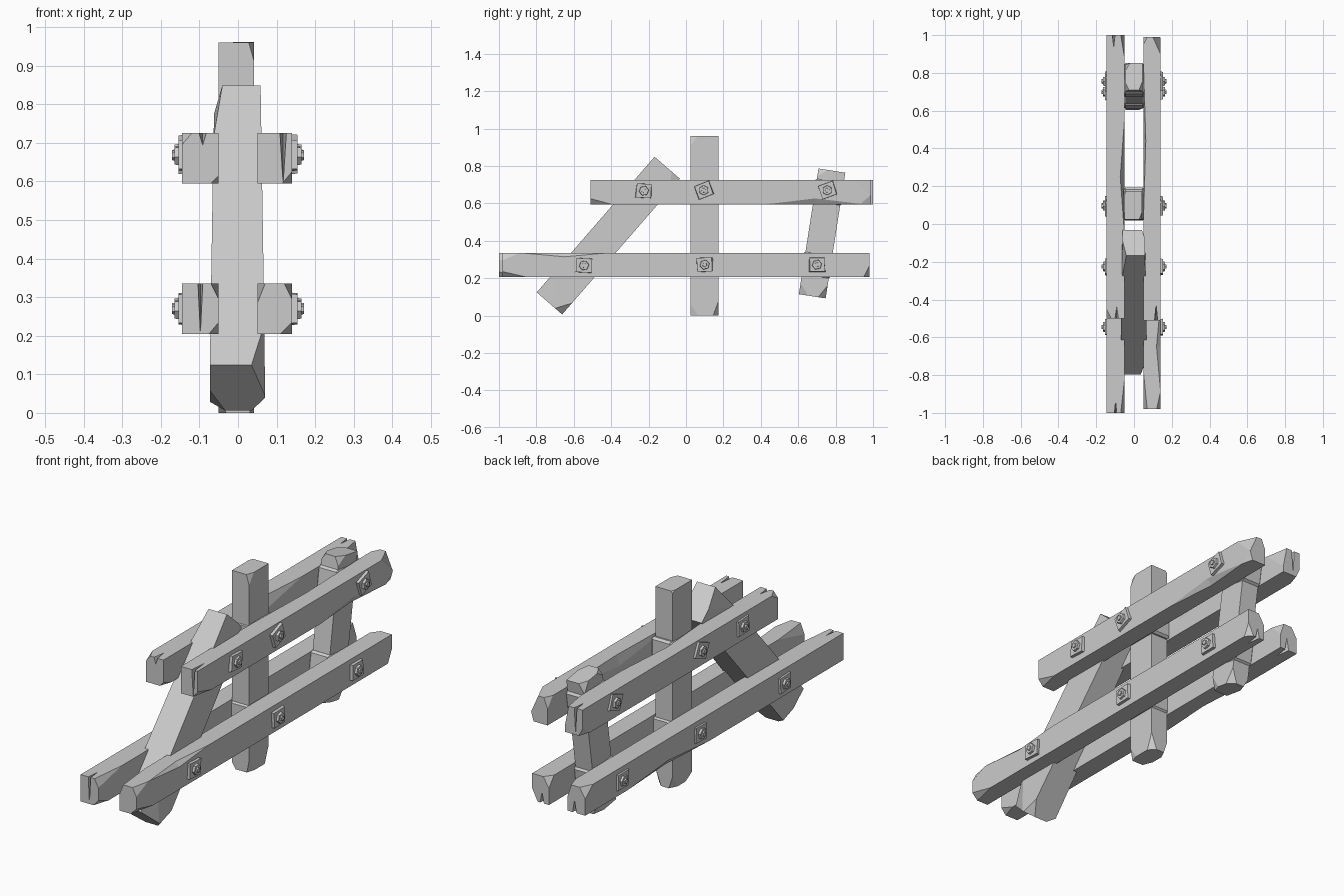
import bpy, bmesh, random
from math import atan2, radians, pi
from itertools import combinations
from mathutils import Vector, Matrix

if "Cube" in bpy.data.objects:
    bpy.data.objects.remove(bpy.data.objects["Cube"])

random.seed(4)
BIG = 9.0


def add_object(name, bm):
    bmesh.ops.recalc_face_normals(bm, faces=bm.faces[:])
    mesh = bpy.data.meshes.new(name)
    bm.to_mesh(mesh)
    bm.free()
    ob = bpy.data.objects.new(name, mesh)
    bpy.context.collection.objects.link(ob)
    return ob


def chip(bm, half, sx, end, sz, dx, dy, dz):
    """Slice one corner off; BIG on an axis makes an edge chamfer."""
    corner = Vector((sx * half[0], end * half[1], sz * half[2]))
    normal = Vector((sx / dx, end / dy, sz / dz)).normalized()
    point = corner - Vector((sx * dx, 0, 0)) if dx < BIG else corner - Vector((0, end * dy, 0))
    geom = bm.verts[:] + bm.edges[:] + bm.faces[:]
    cut = bmesh.ops.bisect_plane(bm, geom=geom, plane_co=point, plane_no=normal, clear_outer=True)
    edges = [e for e in cut['geom_cut'] if isinstance(e, bmesh.types.BMEdge)]
    if edges:
        bmesh.ops.contextual_create(bm, geom=edges)


def split(half, end, x, sz, w, depth, inward):
    """V shaped crack in the end of a beam."""
    y, z = end * half[1], sz * half[2]
    return [(x - w, y, z), (x + w, y, z), (x, y, z - sz * depth), (x, y - end * inward, z)]


def gouge(half, sx, sz, y, length, dx, dz):
    """Long shallow bite out of a long edge."""
    x, z = sx * half[0], sz * half[2]
    return [(x, y - length, z), (x, y + length, z), (x - sx * dx, y, z), (x, y, z - sz * dz)]


def beam(name, a, b, width, x0, x1, chips=(), splits=(), gouges=(), taper=1.0):
    """Hewn timber from a to b in the YZ plane; local y runs along it."""
    a, b = Vector(a), Vector(b)
    d = b - a
    half = ((x1 - x0) / 2, d.length / 2, width / 2)
    bm = bmesh.new()
    bmesh.ops.create_cube(bm, size=2, matrix=Matrix.Diagonal((*half, 1)))
    for c in chips:
        chip(bm, half, *c)
    for v in bm.verts:
        t = (v.co.y / half[1] + 1) / 2
        v.co.x *= 1 + (taper - 1) * t
    ob = add_object(name, bm)
    # cracks and gouges
    solids = [split(half, *s) for s in splits] + [gouge(half, *g) for g in gouges]
    if solids:
        cm = bmesh.new()
        for pts in solids:
            mid = sum((Vector(p) for p in pts), Vector()) / 4
            vs = [cm.verts.new(mid + (Vector(p) - mid) * 1.08) for p in pts]
            for tri in combinations(vs, 3):
                cm.faces.new(tri)
        cutter = add_object(name + "_cutter", cm)
        cutter.hide_render = True
        mod = ob.modifiers.new("cracks", 'BOOLEAN')
        mod.operation, mod.object, mod.solver = 'DIFFERENCE', cutter, 'EXACT'
        bpy.context.view_layer.objects.active = ob
        bpy.ops.object.modifier_apply(modifier=mod.name)
        bpy.data.objects.remove(cutter)
    mid = (a + b) / 2
    ob.location = ((x0 + x1) / 2, mid.x, mid.y)
    ob.rotation_euler.x = atan2(d.y, d.x)
    return ob


# Rails: chips are (x side, end, z side, dx, dy, dz)
beam("upper_rail_right", (-0.51, 0.66), (0.99, 0.66), 0.13, 0.05, 0.14,
     [(1, -1, -1, .025, .11, .03), (1, 1, 1, .04, .09, .09), (-1, 1, 1, .02, .04, .05), (1, 1, -1, .015, .06, .05)],
     [(-1, .022, 1, .008, .125, .08)], [(1, -1, -.02 + .47, .25, .02, .03), (-1, 1, .2, .4, .012, .05)])
beam("upper_rail_left", (-0.5, 0.66), (1.0, 0.66), 0.13, -0.145, -0.05,
     [(-1, -1, 1, .025, .05, .03), (1, 1, 1, .02, .12, .1), (1, -1, -1, .02, .06, .02), (-1, 1, -1, .02, .06, .04)],
     [(-1, .006, 1, .009, .03, .06), (1, -.01, 1, .007, .12, .06)], [(1, 1, 0, .3, .022, .06)])
beam("lower_rail_right", (-0.98, 0.27), (0.98, 0.27), 0.13, 0.05, 0.14,
     [(1, -1, -1, .03, .13, .03), (1, -1, 1, .02, .09, .04), (-1, -1, 1, .02, .2, .05), (1, 1, -1, .03, .03, .06),
      (-1, 1, 1, .03, .04, .05)],
     [(1, -.008, -1, .01, .05, .07)], [(1, 1, -.65, .22, .02, .02)])
beam("lower_rail_left", (-1.0, 0.27), (0.98, 0.27), 0.13, -0.145, -0.05,
     [(1, -1, -1, .025, .08, .03), (1, -1, 1, .02, .18, .04), (-1, 1, 1, .03, .06, .05), (1, 1, 1, .02, .06, .06)],
     [(-1, 0, 1, .006, .125, .06), (1, .01, -1, .01, .06, .07)], [(-1, -1, .35, .3, .018, .025)])

# Middle post (local +z faces the front)
beam("middle_post", (0.1, 0.0), (0.1, 0.98), 0.15, -0.05, 0.042,
     [(-1, 1, 1, BIG * .5, .02, BIG), (1, 1, 1, .02, .07, .05), (-1, 1, -1, .025, .03, .06), (1, 1, -1, .03, .02, .04),
      (1, -1, -1, .03, .08, .03), (-1, -1, 1, .02, .03, .05), (1, -1, 1, .012, .06, .04), (-1, -1, -1, .02, .06, .04)])

# Slanted brace
beam("slanted_brace", (-0.73, 0.065), (-0.10, 0.79), 0.18, -0.073, 0.07,
     [(1, -1, 1, .035, .14, .12), (1, -1, -1, .035, .08, .05), (-1, -1, -1, .04, .03, .08),
      (-1, 1, 1, .025, .18, .11), (1, 1, -1, .02, .08, .06)], taper=0.84)

# Short back post
beam("back_post", (0.675, 0.103), (0.78, 0.775), 0.145, -0.046, 0.046,
     [(1, 1, 1, .02, .04, .05), (-1, 1, 1, .02, .03, .04), (-1, 1, -1, .025, .05, .04), (1, -1, 1, .02, .06, .05),
      (1, -1, -1, .03, .07, .04), (-1, -1, -1, .02, .04, .05)])

# Spacer blocks between the posts and rails
for label, (y, z), tilt, width in (("middle_upper", (.107, .66), 0, .172), ("middle_lower", (.1, .27), 0, .165),
                                   ("back_upper", (.762, .66), 9, .165), ("back_lower", (.70, .27), 9, .165)):
    bm = bmesh.new()
    bmesh.ops.create_cube(bm, size=1, matrix=Matrix.Diagonal((.112, width, .12, 1)))
    ob = add_object("spacer_" + label, bm)
    ob.location = (0, y, z)
    ob.rotation_euler.x = radians(-tilt)
    bev = ob.modifiers.new("bevel", 'BEVEL')
    bev.width, bev.segments = .01, 1


def bolt(name, side, y, z, turn):
    """Square plate, hexagonal nut and bolt tip on the outside of a rail."""
    bm = bmesh.new()
    x = 0.136
    for radius, sides, length, rot in ((.06, 4, .018, pi / 4), (.027, 6, .011, .2), (.013, 6, .007, .5)):
        m = Matrix.Translation((x + length / 2, 0, 0)) @ Matrix.Rotation(pi / 2, 4, 'Y') @ Matrix.Rotation(rot, 4, 'Z')
        made = bmesh.ops.create_cone(bm, cap_ends=True, segments=sides, radius1=radius,
                                     radius2=radius * (.93 if sides == 6 else .97), depth=length, matrix=m)
        if sides == 4:
            for v in made['verts']:
                v.co.z *= .9
                v.co.y += random.uniform(-.004, .004)
        x += length - .0005
    for v in bm.verts:
        v.co.x *= side
    ob = add_object(name, bm)
    ob.location = (0, y, z)
    ob.rotation_euler.x = radians(turn)


for i, (y, z, turn) in enumerate(((-.225, .667, -3), (.095, .67, 22), (.755, .67, 20),
                                  (-.545, .268, -3), (.1, .272, 2), (.7, .272, 0))):
    bolt(f"bolt_right_{i + 1}", 1, y, z, turn)
    bolt(f"bolt_left_{i + 1}", -1, y, z, turn)
